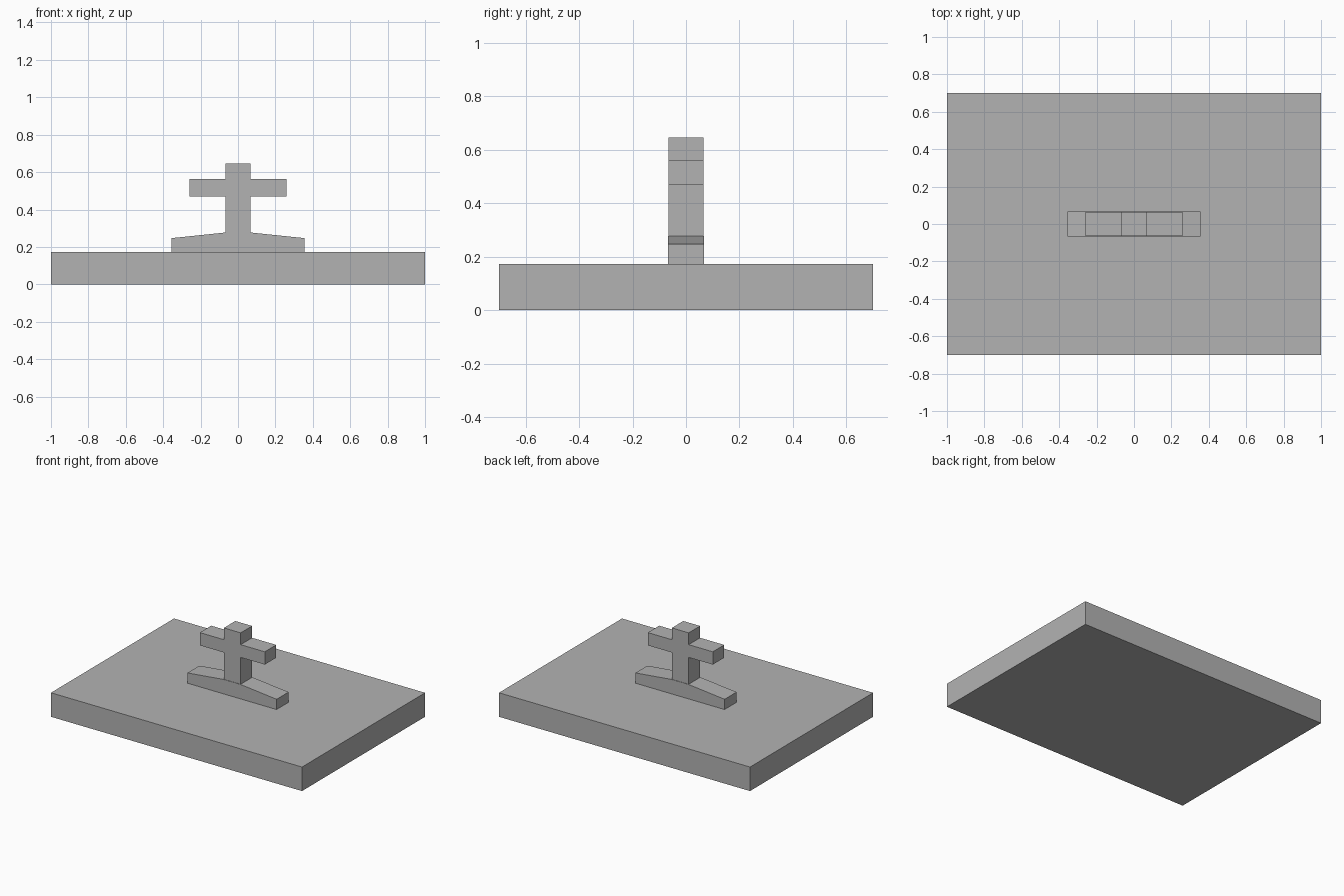
import bpy
import bmesh

default = bpy.data.objects.get("Cube")
if default:
    bpy.data.objects.remove(default, do_unlink=True)

COLOUR = (0.45, 0.45, 0.45, 1.0)
stone = bpy.data.materials.new("stone_grey")
stone.use_nodes = True
stone.diffuse_color = COLOUR
stone.node_tree.nodes["Principled BSDF"].inputs["Base Color"].default_value = COLOUR


def extrude_profile(name, profile, half_depth):
    """Extrude an x-z outline evenly about y = 0."""
    bm = bmesh.new()
    face = bm.faces.new([bm.verts.new((x, -half_depth, z)) for x, z in profile])
    result = bmesh.ops.extrude_face_region(bm, geom=[face])
    moved = [v for v in result["geom"] if isinstance(v, bmesh.types.BMVert)]
    bmesh.ops.translate(bm, verts=moved, vec=(0, 2 * half_depth, 0))
    bmesh.ops.recalc_face_normals(bm, faces=bm.faces)
    mesh = bpy.data.meshes.new(name)
    bm.to_mesh(mesh)
    bm.free()
    mesh.materials.append(stone)
    obj = bpy.data.objects.new(name, mesh)
    bpy.context.collection.objects.link(obj)
    return obj


def mirrored(half):
    """Complete a right-hand outline with its left-hand mirror."""
    return half + [(-x, z) for x, z in reversed(half)]


BASE_TOP = 0.173
SHAFT = 0.067

# Wide slab
extrude_profile("base_slab", mirrored([(1, 0), (1, BASE_TOP)]), 0.7)

# Foot with shallow sloping shoulders
extrude_profile("sloped_foot", mirrored([
    (0.355, BASE_TOP), (0.355, 0.247), (SHAFT, 0.277)]), 0.068)

# Upright and arms as one cross outline
extrude_profile("cross", mirrored([
    (SHAFT, 0.277), (SHAFT, 0.47), (0.259, 0.47),
    (0.259, 0.562), (SHAFT, 0.562), (SHAFT, 0.647)]), 0.065)
